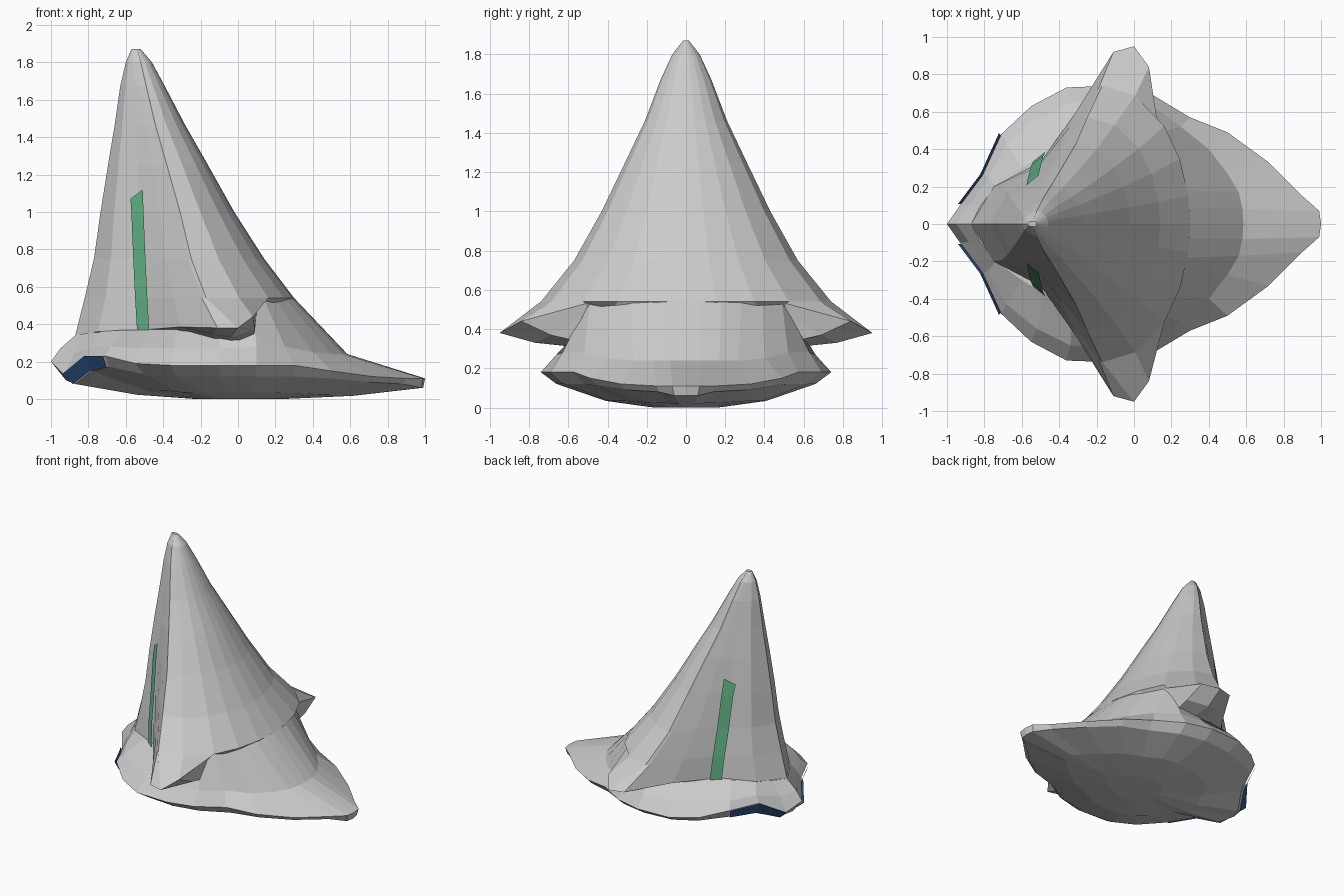
import bpy, math

if "Cube" in bpy.data.objects:
    bpy.data.objects.remove(bpy.data.objects["Cube"])


def make_mesh(name, verts, faces, color=None):
    mesh = bpy.data.meshes.new(name)
    mesh.from_pydata(verts, [], faces)
    mesh.validate()
    obj = bpy.data.objects.new(name, mesh)
    bpy.context.collection.objects.link(obj)
    if color:
        mat = bpy.data.materials.new(name)
        mat.diffuse_color = color
        mat.use_nodes = True
        mat.node_tree.nodes["Principled BSDF"].inputs["Base Color"].default_value = mat.diffuse_color
        mesh.materials.append(mat)
    return obj


def full_ring(half):
    # half runs from nose to tail on +y, both ends on y = 0
    return half + [(x, -y, z) for x, y, z in reversed(half[1:-1])]


def loft(name, halves):
    # rings run from bottom to top
    rings = [full_ring(h) for h in halves]
    n = len(rings[0])
    verts = [p for r in rings for p in r]
    faces = []
    for k in range(len(rings) - 1):
        for i in range(n):
            j = (i + 1) % n
            faces.append((k * n + i, (k + 1) * n + i, (k + 1) * n + j, k * n + j))
    faces.append(tuple(range(n)))
    faces.append(tuple(reversed(range((len(rings) - 1) * n, len(rings) * n))))
    return make_mesh(name, verts, faces)


def strip(name, lower, upper, color, side):
    n = len(lower)
    verts = [(x, side * y, z) for x, y, z in lower + upper]
    faces = []
    for i in range(n - 1):
        f = (i, i + n, i + 1 + n, i + 1)
        faces.append(f if side > 0 else f[::-1])
    return make_mesh(name, verts, faces, color)


# Hull: widest rim, jaw edge below it, shoulder and top above it
rim = [(-1, 0, .2), (-.93, .1, .13), (-.81, .26, .23), (-.71, .48, .23), (-.55, .63, .19),
       (-.36, .73, .18), (-.1, .74, .18), (.1, .69, .18), (.3, .57, .18), (.5, .49, .15),
       (.72, .33, .12), (.9, .15, .11), (.99, .07, .11), (1, 0, .11)]
jaw = [(-.92, 0, .1), (-.87, .1, .08), (-.78, .25, .15), (-.69, .46, .17), (-.5, .57, .13),
       (-.33, .64, .12), (-.1, .66, .12), (.1, .62, .12), (.3, .52, .12), (.5, .45, .11),
       (.7, .31, .09), (.88, .14, .08), (.98, .06, .06), (.99, 0, .06)]
shoulder = [(-.95, 0, .27), (-.88, .1, .24), (-.78, .25, .28), (-.68, .43, .28), (-.52, .56, .27),
            (-.34, .65, .27), (-.1, .66, .27), (.1, .63, .28), (.25, .52, .28), (.4, .4, .25),
            (.5, .27, .24), (.56, .17, .24), (.58, .08, .24), (.585, 0, .24)]
top = [(-.87, 0, .34), (-.82, .1, .35), (-.74, .2, .36), (-.6, .3, .37), (-.48, .37, .37),
       (-.33, .48, .38), (-.1, .54, .40), (.08, .53, .48), (.14, .49, .53), (.2, .39, .53),
       (.25, .28, .54), (.28, .18, .54), (.295, .08, .54), (.3, 0, .54)]
belly = [[(x * s, y * s, z * h) for x, y, z in jaw] for s, h in ((.25, 0), (.62, .28))]
loft("hull", belly + [jaw, rim, shoulder, top])

# Cone: z, nose x, back x, wing x, wing y, groove x, groove y
levels = [(.54, -.82, .30, -.17, .74, -.51, .31), (.75, -.77, .14, -.25, .57, -.52, .27),
          (1.0, -.735, -.02, -.31, .43, -.53, .23), (1.25, -.695, -.16, -.38, .31, -.54, .18),
          (1.46, -.66, -.28, -.44, .21, -.545, .135), (1.67, -.63, -.39, -.49, .13, -.55, .09),
          (1.8, -.6, -.46, -.52, .07, -.56, .05), (1.87, -.57, -.52, -.54, .015, -.555, .012)]


def cone_section(z, nose, back, wx, wy, gx, gy):
    pts = [(nose, 0, z), (nose + .36 * (gx - nose), gy * .62, z), (gx, gy, z),
           ((gx + wx) / 2, (gy + wy) / 2, z), (wx - .03 * wy, wy * .97, z), (wx, wy, z)]
    for deg in (22, 45, 62, 78):
        t = math.radians(deg)
        pts.append((wx + (back - wx) * math.sin(t), wy * math.cos(t), z))
    return pts + [(back, 0, z)]


# Flared wing edge, its underside, and the part buried in the hull
wing_edge = [(-.87, 0, .34), (-.75, .2, .36), (-.5, .33, .37), (-.31, .6, .385), (-.11, .92, .38),
             (0, .95, .38), (.08, .84, .44), (.13, .51, .53), (.2, .38, .5),
             (.27, .18, .5), (.29, 0, .5)]
wing_under = [(-.86, 0, .33), (-.73, .19, .34), (-.47, .32, .35), (-.28, .54, .37), (-.13, .76, .345),
              (-.04, .77, .33), (.09, .69, .37), (.1, .5, .47), (.18, .36, .45),
              (.25, .17, .45), (.27, 0, .45)]
buried = [(x * .85, y * .5, .29) for x, y, z in wing_under]
loft("cone", [buried, wing_under, wing_edge] + [cone_section(*l) for l in levels])


# Green gill slits in the grooves, blue mouth under the lip, both sides
def groove(z):
    keys = [(.37, -.5, .33)] + [(l[0], l[5], l[6]) for l in levels]
    for a, b in zip(keys, keys[1:]):
        if a[0] <= z <= b[0]:
            f = (z - a[0]) / (b[0] - a[0])
            return a[1] + f * (b[1] - a[1]), a[2] + f * (b[2] - a[2])


slit_front, slit_back = [], []
for z in (.37, .54, .75, 1.0, 1.12):
    x, y = groove(z)
    slit_front.append((x - .04, y + .002, z - (.05 if z > 1.1 else 0)))
    slit_back.append((x + .025, y + .055, z))
for side, label in ((1, "left"), (-1, "right")):
    strip("gill_" + label, slit_front, slit_back, (.12, .45, .24, 1), side)
    lower = [(x - .012, y + .006, z) for x, y, z in jaw[1:4]]
    upper = [(x - .012, y + .006, z) for x, y, z in rim[1:4]]
    strip("mouth_" + label, lower, upper, (.03, .1, .28, 1), side)
